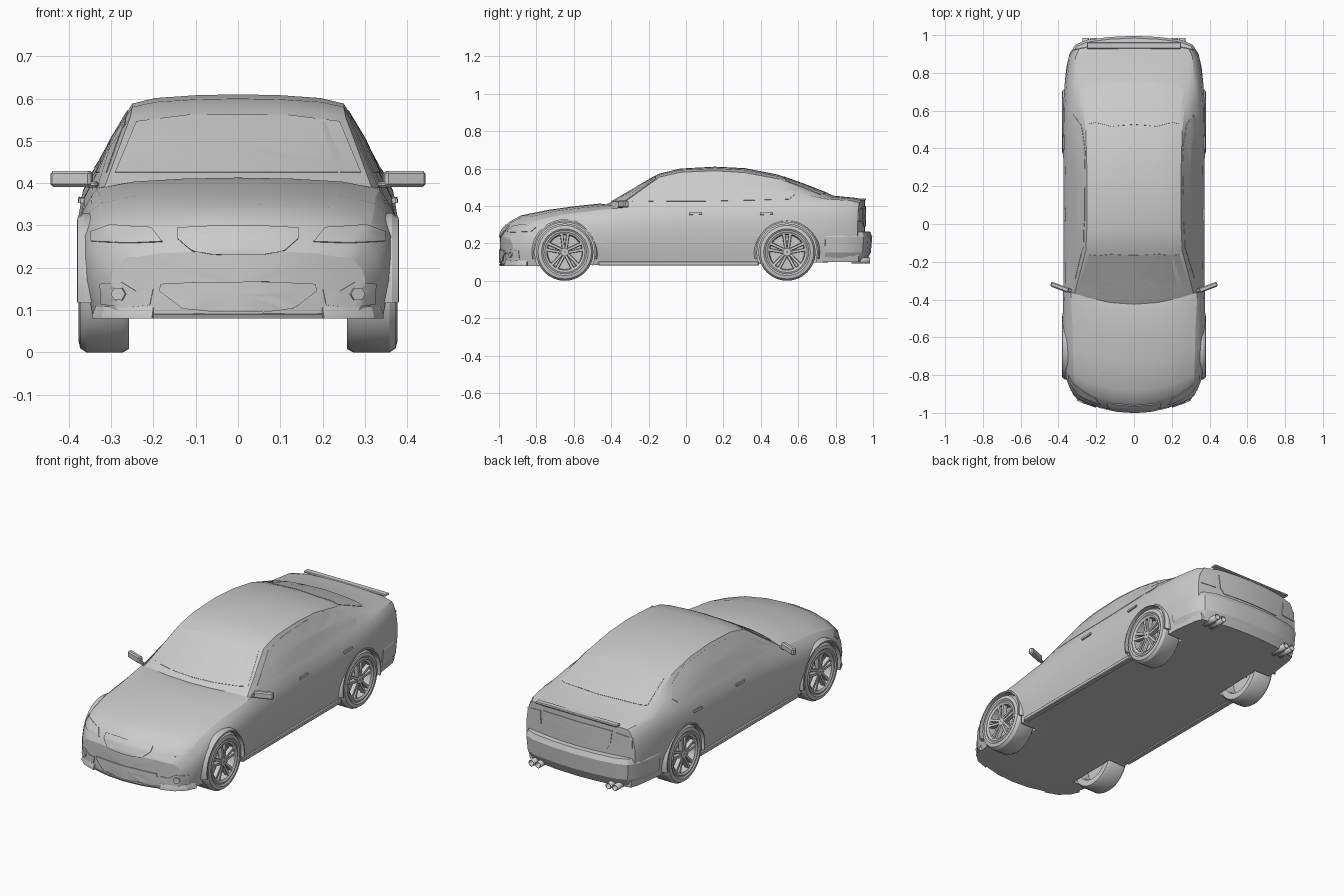
import bpy, bmesh, math
from mathutils import Vector
from mathutils.bvhtree import BVHTree

if "Cube" in bpy.data.objects:
    bpy.data.objects.remove(bpy.data.objects["Cube"])


def make(name, verts, faces, angle=22):
    bm = bmesh.new()
    vs = [bm.verts.new(v) for v in verts]
    for f in faces:
        bm.faces.new([vs[i] for i in f])
    bmesh.ops.recalc_face_normals(bm, faces=bm.faces)
    me = bpy.data.meshes.new(name)
    bm.to_mesh(me)
    bm.free()
    ob = bpy.data.objects.new(name, me)
    bpy.context.collection.objects.link(ob)
    smooth(ob, angle)
    return ob


def smooth(ob, angle=22):
    bpy.ops.object.select_all(action='DESELECT')
    ob.select_set(True)
    bpy.context.view_layer.objects.active = ob
    bpy.ops.object.shade_smooth_by_angle(angle=math.radians(angle))


def loft(name, rings, closed=False, angle=22):
    """Skin closed loops; closed=True joins last ring to first, else cap ends."""
    n, m = len(rings[0]), len(rings)
    faces = []
    for i in range(m if closed else m - 1):
        a, b = i * n, (i + 1) % m * n
        faces += [(a + k, a + (k + 1) % n, b + (k + 1) % n, b + k) for k in range(n)]
    if not closed:
        faces += [tuple(range(n)), tuple(range((m - 1) * n, m * n))]
    return make(name, [v for r in rings for v in r], faces, angle)


def lathe(name, profile, cy, cz, side, seg=32, a0=0, a1=360):
    """Revolve (radius, x) profile about an x-axis line at (cy, cz)."""
    full = a1 - a0 == 360
    rings = []
    for i in range(seg if full else seg + 1):
        a = math.radians(a0 + (a1 - a0) * i / seg)
        rings.append([(side * x, cy + r * math.cos(a), cz + r * math.sin(a)) for r, x in profile])
    return loft(name, rings, full, 30)


def sweep(name, path, profile, side=1):
    """Sweep (outward, z) profile along a plan path (x, y)."""
    rings = []
    for i, p in enumerate(path):
        t = (Vector(path[min(i + 1, len(path) - 1)]) - Vector(path[max(i - 1, 0)])).normalized()
        rings.append([(side * (p[0] + t.y * o), p[1] - t.x * o, z) for o, z in profile])
    return loft(name, rings)


def box(name, loc, size, rot_z=0.0, bevel=0.004):
    bpy.ops.mesh.primitive_cube_add(size=1, location=loc, rotation=(0, 0, rot_z))
    ob = bpy.context.object
    ob.name = name
    ob.scale = size
    bpy.ops.object.transform_apply(location=False, rotation=False)
    mod = ob.modifiers.new("bevel", 'BEVEL')
    mod.width = bevel
    mod.segments = 1
    return ob


# Body stations: y, bow, half width, bottom, shoulder z, top half width, top edge z, top z
stations = [
    (-.995, .07, .30, .085, .215, .24, .225, .24),
    (-.98, .10, .335, .08, .245, .27, .265, .275),
    (-.945, .115, .355, .08, .28, .29, .30, .315),
    (-.88, .11, .37, .08, .305, .29, .328, .35),
    (-.73, .08, .378, .08, .335, .29, .36, .38),
    (-.60, .07, .378, .08, .35, .295, .375, .398),
    (-.46, .08, .376, .09, .37, .315, .39, .413),
    (-.425, .08, .374, .09, .375, .315, .392, .408),
    (-.145, .01, .373, .09, .405, .255, .555, .572),
    (-.03, 0, .372, .09, .41, .25, .58, .60),
    (.155, 0, .372, .09, .412, .25, .588, .61),
    (.315, 0, .374, .09, .415, .25, .578, .602),
    (.49, 0, .377, .09, .42, .255, .545, .568),
    (.64, -.02, .376, .095, .425, .27, .492, .514),
    (.79, -.04, .366, .10, .425, .29, .437, .455),
    (.91, -.03, .347, .10, .415, .29, .43, .443),
    (.958, -.04, .33, .10, .405, .27, .42, .432),
]


def section(st, s=1.0):
    y, bow, w, zb, zs, tw, ze, zt = st
    h, d = zs - zb, zt - ze
    half = [(0, zb), (.5 * w, zb), (.93 * w, zb), (.965 * w, zb + .2 * h), (w, zb + .45 * h),
            (w, zb + .7 * h), (.975 * w, zb + .87 * h), (.92 * w, zs),
            ((.92 * w + tw) / 2 + .004, (zs + ze) / 2 + .005), (tw, ze),
            (.78 * tw, zt - .4 * d), (.4 * tw, zt - .1 * d), (0, zt)]
    loop = half + [(-x, z) for x, z in half[-2:0:-1]]
    zc = (zb + zt) / 2
    return [(s * x, y + bow * (s * x / w) ** 2, zc + s * (z - zc)) for x, z in loop]


shrink = (.05, .3, .55, .8)
rings = [section(stations[0], s) for s in shrink] + [section(st) for st in stations]
rings += [section(stations[-1], s) for s in reversed(shrink)]
body = loft("car_body", rings)
tree = BVHTree.FromObject(body, bpy.context.evaluated_depsgraph_get())

# Cut the wheel arches
WHEELS = [(sd, cy) for sd in (-1, 1) for cy in (-.648, .54)]
for sd, cy in WHEELS:
    cutter = lathe("arch_cutter", [(.162, .25), (.162, .45), (.001, .45), (.001, .25)], cy, .152, sd, 40)
    mod = body.modifiers.new("arch", 'BOOLEAN')
    mod.operation, mod.object, mod.solver = 'DIFFERENCE', cutter, 'EXACT'
    bpy.context.view_layer.objects.active = body
    bpy.ops.object.modifier_apply(modifier="arch")
    bpy.data.objects.remove(cutter)
smooth(body)


def panel(name, outline, view, lift=.003, side=1):
    """Lay a thin raised panel on the body, outline projected from a view."""
    pts = []
    for a, b in zip(outline, outline[1:] + outline[:1]):
        pts += [Vector(a).lerp(Vector(b), k / 4) for k in range(4)]
    c = sum(pts, Vector((0, 0))) / len(pts)

    def project(p, l):
        if view == 'side':
            o, d = Vector((side * 3, p.x, p.y)), Vector((-side, 0, 0))
        else:
            f = -1 if view == 'front' else 1
            o, d = Vector((side * p.x, 3 * f, p.y)), Vector((0, -f, 0))
        hit, nor, _, _ = tree.ray_cast(o, d)
        if hit is None:
            hit, nor, _, _ = tree.find_nearest(o + d * 2.1)
        return hit + nor * l
    loops = [[project(p, -.006) for p in pts]]
    loops += [[project(c + (p - c) * s, lift) for p in pts] for s in (1, .75, .5, .25, .03)]
    return loft(name, loops)


def sym(half):
    return half + [(-x, z) for x, z in reversed(half)]


# Glass, grilles and boot lid
panel("windscreen", sym([(.12, .425), (.29, .425), (.24, .545), (.12, .56)]), 'front', .002)
panel("rear_window", sym([(.12, .468), (.265, .462), (.238, .535), (.12, .555)]), 'rear', .002)
panel("grille", sym([(.06, .231), (.11, .24), (.142, .268), (.142, .292), (.06, .296)]), 'front', .006)
panel("lower_intake", sym([(.06, .096), (.13, .104), (.185, .145), (.182, .162), (.08, .167)]), 'front', .005)
panel("boot_lid", sym([(.1, .29), (.18, .29), (.2, .32), (.21, .395), (.1, .40)]), 'rear', .004)
box("boot_lip", (0, .945, .435), (.50, .035, .012))
sweep("front_lip", [(-.2, -.965), (-.1, -.99), (0, -.997), (.1, -.99), (.2, -.965)],
      [(-.04, .08), (-.002, .08), (.003, .09), (-.04, .098)])

# Rear bumper wraps round the tail
right = [(.367, .745), (.358, .83), (.342, .90), (.31, .95), (.25, .975), (.13, .99)]
sweep("rear_bumper", right + [(0, .996)] + [(-x, y) for x, y in reversed(right)],
      [(-.08, .10), (-.035, .10), (-.008, .15), (0, .235), (-.012, .262), (-.08, .268)])

# Paired parts
circle = [(.28 + .017 * math.cos(k * math.pi / 3), .138 + .017 * math.sin(k * math.pi / 3)) for k in range(6)]
for sd in (-1, 1):
    panel("headlight", [(.178, .261), (.26, .258), (.345, .262), (.345, .285), (.30, .30), (.205, .294)],
          'front', .004, sd)
    panel("fog_surround", [(.208, .112), (.265, .106), (.322, .114), (.325, .162), (.275, .166), (.24, .145),
                           (.2, .15)], 'front', .003, sd)
    panel("fog_lamp", circle, 'front', .010, sd)
    panel("tail_light", [(.225, .315), (.318, .32), (.318, .375), (.23, .39)], 'rear', .004, sd)
    panel("side_window", [(-.29, .425), (-.12, .54), (.02, .565), (.2, .572), (.38, .56), (.52, .515),
                          (.58, .46), (.55, .435), (.1, .425)], 'side', .002, sd)
    for y in (.05, .43):
        panel("door_handle", [(y - .035, .352), (y + .035, .355), (y + .035, .367), (y - .035, .364)],
              'side', .008, sd)
    sweep("corner_splitter", [(.20, -.965), (.27, -.94), (.315, -.90), (.337, -.85)],
          [(-.05, .08), (.008, .08), (.008, .088), (0, .108), (-.05, .108)], sd)
    box("side_sill", (sd * .347, -.04, .092), (.03, .86, .022))
    box("mirror", (sd * .393, -.335, .41), (.102, .026, .037), sd * .36, .006)
    box("mirror_stem", (sd * .345, -.35, .397), (.03, .02, .014), sd * .36)
    for x in (.215, .255):
        bpy.ops.mesh.primitive_cylinder_add(vertices=16, radius=.017, depth=.1, end_fill_type='NOTHING',
                                            location=(sd * x, .935, .108), rotation=(math.pi / 2, 0, 0))
        pipe = bpy.context.object
        pipe.name = "exhaust_pipe"
        pipe.modifiers.new("wall", 'SOLIDIFY').thickness = .004
        smooth(pipe, 30)

# Wheels with arch flares and five twin spokes
for sd, cy in WHEELS:
    cz = .153
    lathe("tyre", [(.112, .368), (.125, .377), (.143, .373), (.153, .358), (.153, .272), (.145, .258),
                   (.112, .258), (.106, .27), (.106, .362)], cy, cz, sd)
    lathe("wheel_rim", [(.107, .35), (.116, .372), (.108, .375), (.096, .368), (.092, .33), (.107, .33)],
          cy, cz, sd)
    lathe("brake_disc", [(.004, .318), (.106, .318), (.106, .33), (.004, .33)], cy, cz, sd)
    lathe("hub", [(.003, .325), (.027, .325), (.027, .362), (.018, .368), (.003, .368)], cy, cz, sd, 20)
    lathe("arch_flare", [(.16, .31), (.16, .380), (.167, .379), (.176, .364), (.176, .31)],
          cy, cz, sd, 20, -12, 192)
    for k in range(5):
        for off in (-1, 1):
            a = math.pi / 2 + k * math.tau / 5
            rad = Vector((0, math.cos(a), math.sin(a)))
            tan = Vector((0, -math.sin(a), math.cos(a)))
            o = Vector((0, cy, cz))
            loops = []
            for r, shift, hw, x in ((.018, .007, .006, .366), (.098, .017, .007, .370)):
                mid = o + rad * r + tan * off * shift
                loops.append([mid + tan * hw * q + Vector((sd * xx, 0, 0))
                              for q, xx in ((-1.3, x - .022), (-1, x), (1, x), (1.3, x - .022))])
            loft("spoke", loops)
